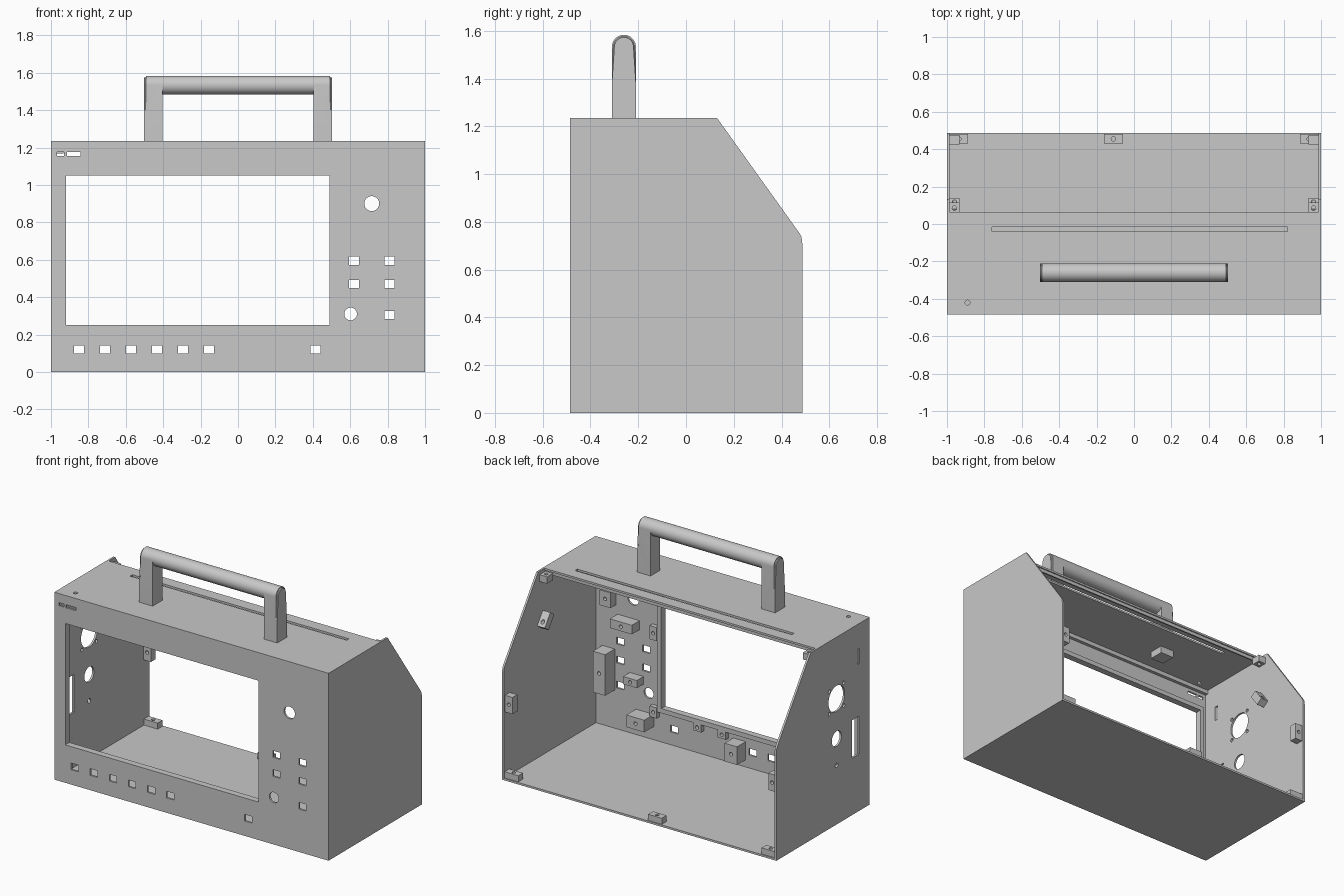
import bpy, bmesh
from math import pi, cos, sin, atan2
from mathutils import Matrix, Vector

cube = bpy.data.objects.get("Cube")
if cube:
    bpy.data.objects.remove(cube, do_unlink=True)

grey = bpy.data.materials.new("plain_grey")
grey.use_nodes = True
grey.diffuse_color = (0.58, 0.58, 0.58, 1)
grey.node_tree.nodes["Principled BSDF"].inputs["Base Color"].default_value = (0.58, 0.58, 0.58, 1)

W, FRONT, BACK, TOP, T = 1.0, -0.485, 0.487, 1.235, 0.013
AXIS = {"x": Matrix.Rotation(pi / 2, 4, "Y"), "y": Matrix.Rotation(pi / 2, 4, "X"), "z": Matrix()}


def finish(name, bm):
    bmesh.ops.recalc_face_normals(bm, faces=bm.faces)
    mesh = bpy.data.meshes.new(name)
    bm.to_mesh(mesh)
    bm.free()
    mesh.materials.append(grey)
    ob = bpy.data.objects.new(name, mesh)
    bpy.context.scene.collection.objects.link(ob)
    return ob


def add_box(bm, c, s, tilt=0):
    m = Matrix.Translation(c) @ Matrix.Rotation(tilt, 4, "X") @ Matrix.Diagonal((*s, 1))
    bmesh.ops.create_cube(bm, size=1, matrix=m)


def add_rod(bm, c, r, length, axis, sides=32):
    bmesh.ops.create_cone(bm, cap_ends=True, segments=sides, radius1=r, radius2=r,
                          depth=length, matrix=Matrix.Translation(c) @ AXIS[axis])


def add_prism(bm, profile, x0, x1):
    """Extrude a (y, z) profile along x."""
    face = bm.faces.new([bm.verts.new((x0, y, z)) for y, z in profile])
    new = bmesh.ops.extrude_face_region(bm, geom=[face])["geom"]
    bmesh.ops.translate(bm, vec=(x1 - x0, 0, 0),
                        verts=[v for v in new if isinstance(v, bmesh.types.BMVert)])


def box(name, lo, hi):
    bm = bmesh.new()
    lo, hi = Vector(lo), Vector(hi)
    add_box(bm, (lo + hi) / 2, hi - lo)
    return finish(name, bm)


def cut(ob, bm):
    """Subtract the solids in bm and bake the result."""
    cutter = finish("cutter", bm)
    cutter.hide_render = True
    mod = ob.modifiers.new("cut", "BOOLEAN")
    mod.object, mod.operation, mod.solver = cutter, "DIFFERENCE", "EXACT"
    deps = bpy.context.evaluated_depsgraph_get()
    mesh = bpy.data.meshes.new_from_object(ob.evaluated_get(deps))
    ob.modifiers.clear()
    ob.data = mesh
    bpy.data.objects.remove(cutter, do_unlink=True)


# Side panels with sloping rear edge
slope = [(0.13, TOP), (0.477, 0.75), (0.484, 0.735), (BACK, 0.71)]
outline = [(FRONT, 0), (FRONT, TOP)] + slope + [(BACK, 0)]
sides = {}
for name, s in (("left_side", 1), ("right_side", -1)):
    bm = bmesh.new()
    add_prism(bm, outline, s * W, s * (W - T))
    sides[s] = finish(name, bm)

# Connector openings in the right side
bm = bmesh.new()
for z, r in ((0.83, 0.085), (0.565, 0.05), (0.39, 0.015)):
    add_rod(bm, (-W, -0.14, z), r, 0.1, "x")
for dy in (-0.075, 0.075):
    for dz in (-0.075, 0.075):
        add_rod(bm, (-W, -0.14 + dy, 0.83 + dz), 0.012, 0.1, "x", 12)
add_box(bm, (-W, -0.336, 0.5), (0.1, 0.075, 0.25))
add_box(bm, (-W, -0.368, 1.02), (0.1, 0.022, 0.1))
cut(sides[-1], bm)

# Floor and top
IN = W - T
box("floor", (-IN, FRONT, 0), (IN, BACK, T))
top = box("top_panel", (-IN, FRONT, TOP - T), (IN, 0.063, TOP))
bm = bmesh.new()
add_box(bm, (0.03, -0.027, TOP), (1.58, 0.024, 0.1))
add_rod(bm, (-0.89, -0.42, TOP), 0.013, 0.1, "z", 16)
cut(top, bm)
box("top_rear_lip", (-IN, 0.045, TOP - 0.035), (IN, 0.055, TOP - T))
box("top_front_rail", (-IN, FRONT + T, TOP - 0.04), (IN, FRONT + 0.035, TOP - T))

# Front panel with window, buttons, knobs and indicator openings
front = box("front_panel", (-IN, FRONT, T), (IN, FRONT + T, TOP - T))
bm = bmesh.new()
add_box(bm, (-0.215, FRONT, 0.65), (1.41, 0.1, 0.8))
buttons = [(-0.85 + 0.139 * i, 0.12) for i in range(6)] + [(0.415, 0.12), (0.81, 0.305)]
buttons += [(x, z) for x in (0.62, 0.81) for z in (0.47, 0.595)]
for x, z in buttons:
    add_box(bm, (x, FRONT, z), (0.054, 0.1, 0.044))
add_rod(bm, (0.715, FRONT, 0.9), 0.04, 0.1, "y")
add_rod(bm, (0.602, FRONT, 0.31), 0.034, 0.1, "y")
add_box(bm, (-0.948, FRONT, 1.165), (0.038, 0.1, 0.02))
add_box(bm, (-0.878, FRONT, 1.165), (0.074, 0.1, 0.02))
cut(front, bm)

# Raised rim behind the window
bm = bmesh.new()
y = FRONT + T + 0.015
for x in (-0.935, 0.505):
    add_box(bm, (x, y, 0.65), (0.03, 0.03, 0.86))
for z in (0.235, 1.065):
    add_box(bm, (-0.215, y, z), (1.41, 0.03, 0.03))
finish("window_rim", bm)


def block(name, c, s, axis, tilt=0):
    """Mounting block with a screw hole."""
    bm = bmesh.new()
    add_box(bm, c, s, tilt)
    ob = finish(name, bm)
    bm = bmesh.new()
    add_rod(bm, c, 0.012, 0.4, axis, 12)
    cut(ob, bm)


# Floor screw blocks along the open back
for name, x in (("right", -0.937), ("middle", -0.11), ("left", 0.937)):
    block(name + "_floor_block", (x, 0.455, T + 0.02), (0.1, 0.05, 0.04), "z")

# Side wall blocks, mirrored
lean = atan2(0.347, 0.485)
for name, s in (("left", 1), ("right", -1)):
    block(name + "_rear_block", (s * 0.96, 0.45, 0.5), (0.055, 0.05, 0.11), "y")
    block(name + "_wall_block", (s * 0.96, 0.09, 0.91), (0.055, 0.05, 0.1), "y", lean)
    block(name + "_upper_block", (s * 0.96, 0.085, 1.19), (0.055, 0.06, 0.045), "z")
    box(name + "_handle_boss", (s * 0.45 - 0.05, -0.31, TOP - 0.06), (s * 0.45 + 0.05, -0.21, TOP - T))

# Blocks on the inner face of the front panel: x, z, width, height, depth
inner = FRONT + T
for name, x, z, w, h, d in (
        ("upper_board_block", 0.88, 0.88, 0.08, 0.1, 0.06),
        ("knob_board_block", 0.75, 0.74, 0.16, 0.06, 0.08),
        ("tall_board_block", 0.895, 0.4, 0.09, 0.27, 0.1),
        ("key_board_block", 0.69, 0.385, 0.1, 0.05, 0.07),
        ("lower_board_block", 0.63, 0.14, 0.13, 0.08, 0.1),
        ("button_board_block", -0.06, 0.12, 0.09, 0.12, 0.09),
        ("upper_screen_tab", 0.55, 0.73, 0.05, 0.09, 0.03),
        ("lower_screen_tab", 0.55, 0.21, 0.05, 0.07, 0.03),
        ("left_sill_tab", 0.23, 0.195, 0.06, 0.05, 0.03),
        ("right_sill_tab", 0.05, 0.195, 0.06, 0.05, 0.03)):
    block(name, (x, inner + d / 2, z), (w, d, h), "y")

# Carrying handle: round-topped posts and a round bar
R, HY, HZ = 0.05, -0.26, 1.533
arch = [(HY - R, TOP)] + [(HY - R * cos(pi * i / 24), HZ + R * sin(pi * i / 24)) for i in range(25)]
arch += [(HY + R, TOP)]
handle = []
for name, s in (("left_handle_post", 1), ("right_handle_post", -1)):
    bm = bmesh.new()
    add_prism(bm, arch, s * 0.405, s * 0.503)
    outer = [e for e in bm.edges if all(abs(v.co.x) > 0.5 and v.co.z > TOP + 0.1 for v in e.verts)]
    bmesh.ops.bevel(bm, geom=outer, offset=0.01, segments=3, affect="EDGES")
    handle.append(finish(name, bm))
bm = bmesh.new()
add_rod(bm, (0, HY, HZ), R, 0.82, "x", 48)
handle.append(finish("handle_bar", bm))
bpy.ops.object.select_all(action="DESELECT")
for ob in handle:
    ob.select_set(True)
bpy.context.view_layer.objects.active = handle[0]
bpy.ops.object.shade_smooth_by_angle(angle=pi / 6)
